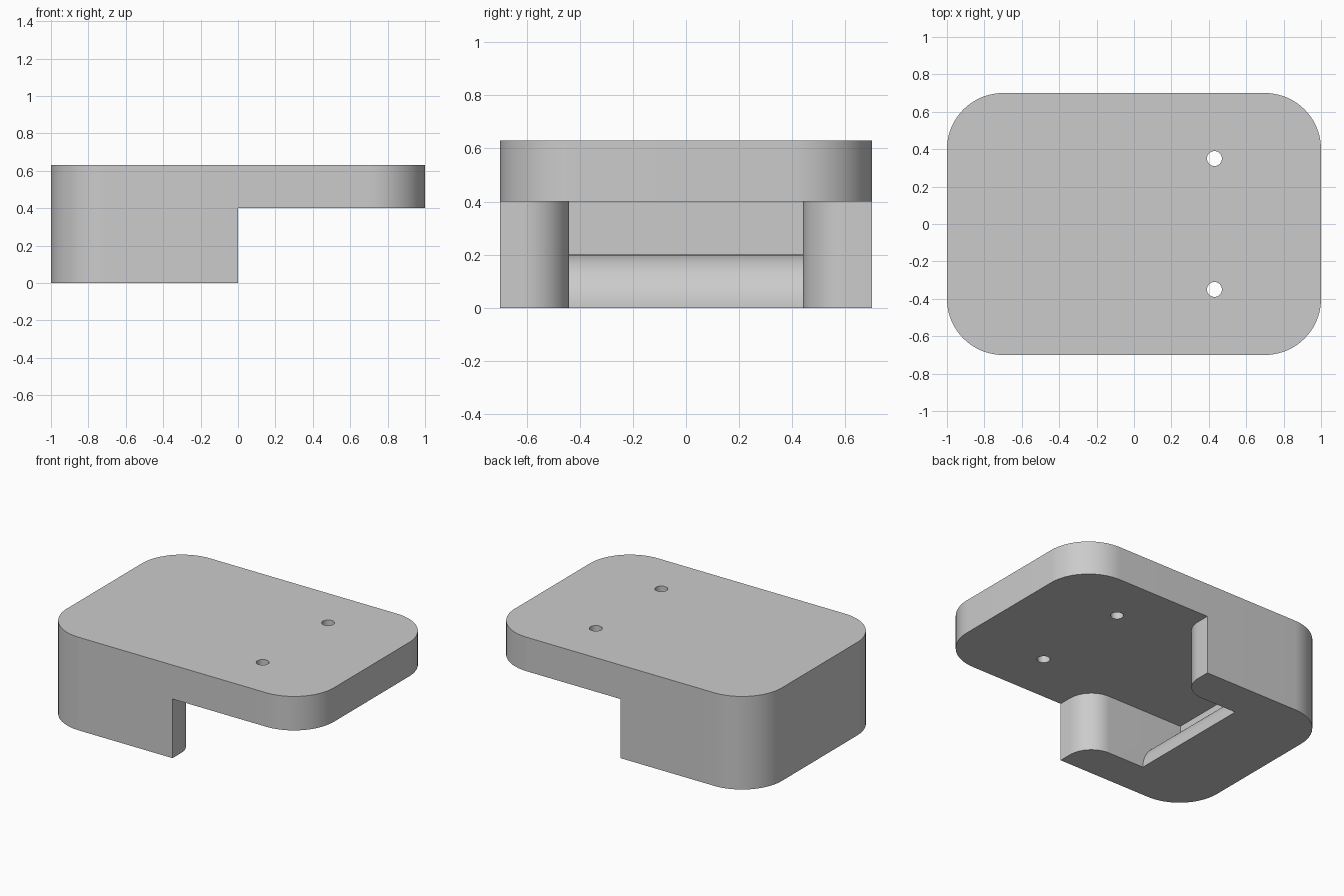
import bpy
import bmesh
from math import cos, sin, pi, radians
from mathutils import Vector

if "Cube" in bpy.data.objects:
    bpy.data.objects.remove(bpy.data.objects["Cube"], do_unlink=True)

HALF_Y, CORNER = 0.7, 0.3            # outer outline
HEIGHT, UNDERSIDE = 0.63, 0.4        # slab top and underside
INNER_Y, INNER_X, TIP = 0.44, -0.74, 0.17   # recess and rounded arm tips
LEDGE_X, LEDGE_R = -0.44, 0.2        # rounded ledge at the back of the recess

grey = bpy.data.materials.new("plain grey")
grey.use_nodes = True
colour = (0.6, 0.6, 0.6, 1)
grey.diffuse_color = colour
grey.node_tree.nodes["Principled BSDF"].inputs["Base Color"].default_value = colour


def arc(cx, cy, r, start, end, steps=20):
    """Points on an arc, angles in degrees."""
    angles = [radians(start + (end - start) * i / steps) for i in range(steps + 1)]
    return [(cx + r * cos(a), cy + r * sin(a)) for a in angles]


def prism(name, points, low, high, along_y=False):
    """Extrude a closed profile along z, or an x-z profile along y."""
    bm = bmesh.new()
    place = (lambda u, v: (u, low, v)) if along_y else (lambda u, v: (u, v, low))
    face = bm.faces.new([bm.verts.new(place(u, v)) for u, v in points])
    moved = bmesh.ops.extrude_face_region(bm, geom=[face])["geom"]
    shift = Vector((0, high - low, 0)) if along_y else Vector((0, 0, high - low))
    bmesh.ops.translate(bm, vec=shift,
                        verts=[v for v in moved if isinstance(v, bmesh.types.BMVert)])
    bmesh.ops.recalc_face_normals(bm, faces=bm.faces)
    mesh = bpy.data.meshes.new(name)
    bm.to_mesh(mesh)
    bm.free()
    mesh.materials.append(grey)
    obj = bpy.data.objects.new(name, mesh)
    bpy.context.collection.objects.link(obj)
    return obj


def cut(target, cutter):
    """Subtract the cutter and discard it."""
    cutter.hide_render = True
    mod = target.modifiers.new("cut", 'BOOLEAN')
    mod.operation, mod.solver, mod.object = 'DIFFERENCE', 'EXACT', cutter
    bpy.context.view_layer.objects.active = target
    bpy.ops.object.modifier_apply(modifier=mod.name)
    bpy.data.objects.remove(cutter, do_unlink=True)


# Rounded block
cx, cy = 1 - CORNER, HALF_Y - CORNER
outline = []
for i, (sx, sy) in enumerate([(1, 1), (-1, 1), (-1, -1), (1, -1)]):
    outline += arc(sx * cx, sy * cy, CORNER, 90 * i, 90 * i + 90)
body = prism("bracket_body", outline, 0, HEIGHT)

# Recess under the slab: open on one side, with rounded arm tips
upper = [(1.2, 0.9), (0, 0.9)] + arc(-TIP, INNER_Y + TIP, TIP, 0, -90) + [(INNER_X, INNER_Y)]
lower = [(x, -y) for x, y in reversed(upper)]
recess = prism("recess_cutter", upper + lower, -0.1, UNDERSIDE)

# Ledge left standing inside the recess
ledge_profile = ([(INNER_X - 0.1, -0.2), (LEDGE_X, -0.2)]
                 + arc(LEDGE_X - LEDGE_R, 0, LEDGE_R, 0, 90)
                 + [(INNER_X - 0.1, LEDGE_R)])
ledge = prism("ledge_shape", ledge_profile, -0.55, 0.55, along_y=True)
cut(recess, ledge)
cut(body, recess)

# Two screw holes through the slab
for side in (-1, 1):
    cut(body, prism("hole_cutter", arc(0.43, side * 0.35, 0.04, 0, 350, 35), 0.2, 0.8))

# Smooth rounded sides, crisp edges
bpy.ops.object.select_all(action='DESELECT')
body.select_set(True)
bpy.context.view_layer.objects.active = body
bpy.ops.object.shade_smooth_by_angle(angle=radians(30))
